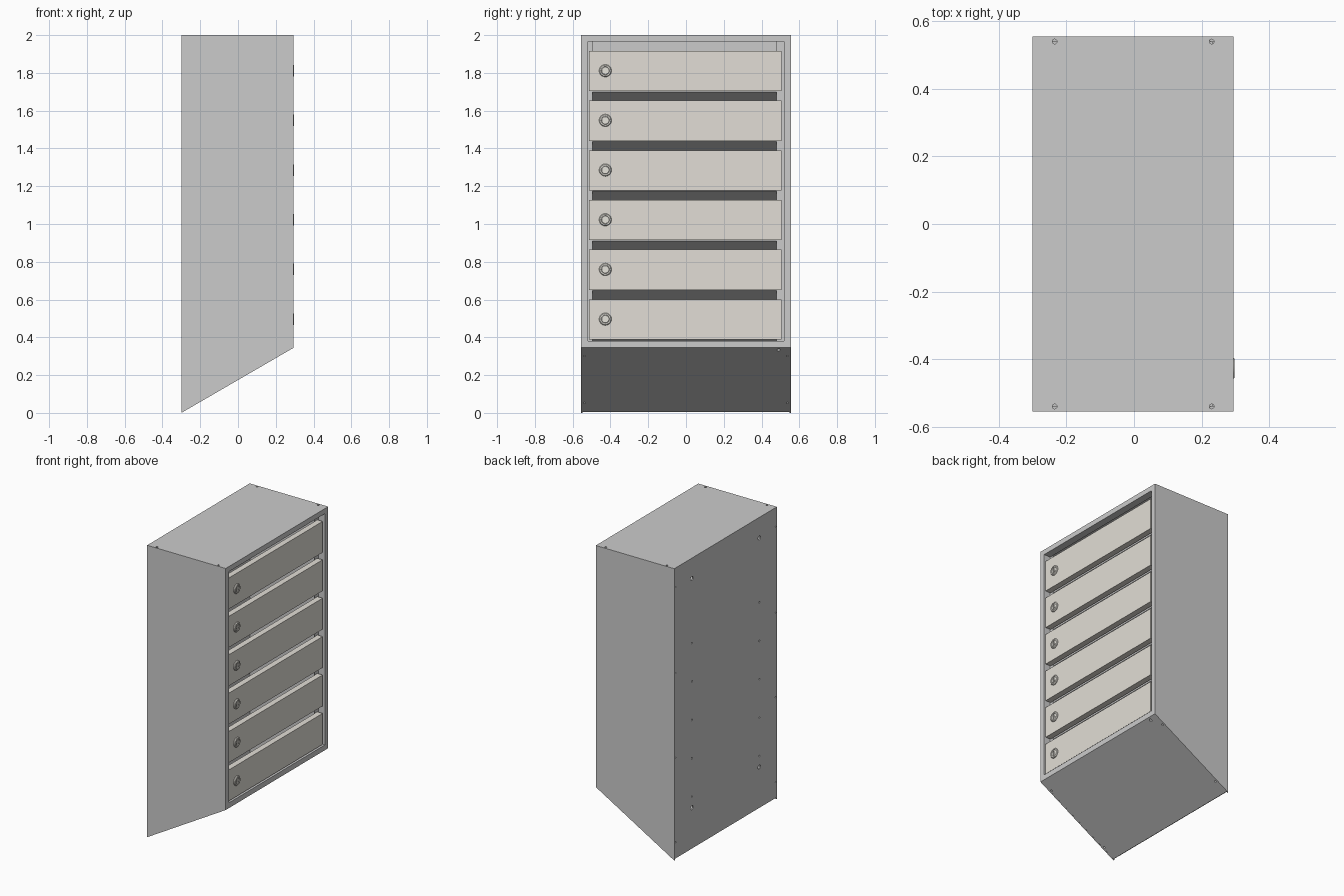
import bpy, bmesh, math
from mathutils import Matrix, Vector

if "Cube" in bpy.data.objects:
    bpy.data.objects.remove(bpy.data.objects["Cube"])

T = 0.008                      # sheet thickness
XB, XF, YS = -0.30, 0.295, 0.555
SLOPE = 0.345 / (XF - XB)
PITCH, DOOR_Z, DOOR_H = 0.263, 0.388, 0.213


def finish(name, bm, mat=None):
    bmesh.ops.recalc_face_normals(bm, faces=bm.faces)
    me = bpy.data.meshes.new(name)
    bm.to_mesh(me)
    bm.free()
    ob = bpy.data.objects.new(name, me)
    bpy.context.collection.objects.link(ob)
    if mat:
        me.materials.append(mat)
    return ob


def add_box(bm, lo, hi):
    lo, hi = Vector(lo), Vector(hi)
    m = Matrix.Translation((lo + hi) / 2) @ Matrix.Diagonal((*(hi - lo), 1))
    bmesh.ops.create_cube(bm, size=1, matrix=m)


def boxes(name, *pairs, mat=None):
    bm = bmesh.new()
    for lo, hi in pairs:
        add_box(bm, lo, hi)
    return finish(name, bm, mat)


def prism(name, pts, y0, y1):
    """Extrude an x-z outline from y0 to y1."""
    bm = bmesh.new()
    f = bm.faces.new([bm.verts.new((x, y0, z)) for x, z in pts])
    new = bmesh.ops.extrude_face_region(bm, geom=[f])["geom"]
    bmesh.ops.translate(bm, vec=(0, y1 - y0, 0),
                        verts=[v for v in new if isinstance(v, bmesh.types.BMVert)])
    return finish(name, bm)


def cut(ob, cutter):
    cutter.hide_render = True
    mod = ob.modifiers.new("cut", "BOOLEAN")
    mod.operation, mod.solver, mod.object = "DIFFERENCE", "EXACT", cutter
    bpy.context.view_layer.objects.active = ob
    bpy.ops.object.modifier_apply(modifier=mod.name)
    bpy.data.objects.remove(cutter)


def drill(ob, holes, along_x=False):
    """Round holes (x, y, z, radius) through a panel."""
    bm = bmesh.new()
    for x, y, z, r in holes:
        m = Matrix.Translation((x, y, z))
        if along_x:
            m = m @ Matrix.Rotation(math.pi / 2, 4, "Y")
        bmesh.ops.create_cone(bm, cap_ends=True, segments=16, radius1=r,
                              radius2=r, depth=0.06, matrix=m)
    cut(ob, finish("hole_cutter", bm))


def colour(name, rgb):
    m = bpy.data.materials.new(name)
    m.diffuse_color = (*rgb, 1)
    m.use_nodes = True
    m.node_tree.nodes["Principled BSDF"].inputs["Base Color"].default_value = m.diffuse_color
    return m


door_mat = colour("door_paint", (0.76, 0.73, 0.67))
lock_mat = colour("lock_metal", (0.80, 0.78, 0.72))

# Side walls with the slanted lower edge
for name, s in (("left_wall", -1), ("right_wall", 1)):
    prism(name, [(XB, 0), (XF, 0.345), (XF, 2 - T), (XB, 2 - T)], s * (YS - T), s * YS)

# Roof with corner screw holes
roof = boxes("roof", ((XB, -YS, 2 - T), (XF, YS, 2)))
drill(roof, [(x, y, 2, 0.007) for x in (-0.235, 0.23) for y in (-0.54, 0.54)])

# Back wall with mounting, shelf and edge holes
back = boxes("back_wall", ((XB, -YS + T, 0.01), (XB + T, YS - T, 2 - T)))
holes = []
for s in (-1, 1):
    holes += [(XB, s * 0.365, z, 0.014) for z in (0.29, 1.86)]
    holes += [(XB, s * 0.365, 0.365 + PITCH * i, 0.006) for i in range(5)]
    holes += [(XB, s * 0.541, z, 0.004) for z in (0.12, 0.70, 1.28, 1.87)]
drill(back, holes, True)

# Slanted floor with screw holes and one drain hole
floor = prism("floor", [(XB + T, T * SLOPE + 0.001), (XF, 0.345), (XF, 0.355),
                        (XB + T, T * SLOPE + 0.011)], -YS + T, YS - T)
drill(floor, [(x, y, (x - XB) * SLOPE, 0.006) for x in (-0.21, 0.22) for y in (-0.538, 0.538)]
      + [(0.275, 0.49, 0.333, 0.009)])

# Front frame: face strips plus folded returns around the opening
Y, Z0, Z1, W = 0.52, 0.381, 1.965, YS - T
xi, xr = XF - T, 0.245
boxes("front_frame",
      ((xi, -W, 0.355), (XF, W, Z0)), ((xi, -W, Z1), (XF, W, 2 - T)),
      ((xi, -W, Z0), (XF, -Y, Z1)), ((xi, Y, Z0), (XF, W, Z1)),
      ((xr, -Y - 0.006, Z0), (xi, -Y, Z1)), ((xr, Y, Z0), (xi, Y + 0.006, Z1)),
      ((xr, -Y, Z0 - 0.006), (xi, Y, Z0)), ((xr, -Y, Z1), (xi, Y, Z1 + 0.006)))

# Upright jamb strips behind the door ends
boxes("door_jambs", ((0.240, -0.526, Z0), (xr, -0.495, Z1)),
      ((0.240, 0.48, Z0), (xr, 0.526, Z1)))

# Sloping shelves between compartments, with front lip and back flange
for i in range(1, 6):
    z = DOOR_Z + PITCH * i - 0.003
    xb, xf = XB + T, 0.239
    zb = z - (xf - xb) * SLOPE
    t = 0.007
    prism(f"shelf_{i}", [(xb, zb), (xf, z), (xf, z + 0.03), (xf - t, z + 0.03),
                         (xf - t, z + t), (xb + t, zb + 2 * t), (xb + t, zb + 0.06),
                         (xb, zb + 0.06)], -0.54, 0.54)

# Lock: turned barrel and rim with a cut keyway
bm = bmesh.new()
prof = [(-0.09, 0), (-0.09, 0.022), (0, 0.022), (0, 0.033), (0.004, 0.033), (0.009, 0.029),
        (0.009, 0.022), (0.006, 0.021), (0.008, 0.019), (0.008, 0)]
vs = [bm.verts.new((x, 0, r)) for x, r in prof]
es = [bm.edges.new(p) for p in zip(vs, vs[1:])]
bmesh.ops.spin(bm, geom=vs + es, cent=(0, 0, 0), axis=(1, 0, 0),
               angle=2 * math.pi, steps=28, use_duplicate=False)
bmesh.ops.remove_doubles(bm, verts=bm.verts, dist=1e-5)
lock = finish("lock_1", bm, lock_mat)
cut(lock, boxes("keyway_cutter", ((0.001, -0.005, -0.015), (0.02, 0.005, 0.015))))
bpy.ops.object.select_all(action="DESELECT")
lock.select_set(True)
bpy.context.view_layer.objects.active = lock
bpy.ops.object.shade_smooth_by_angle(angle=math.radians(30))

# Six folded-sheet doors, each with a lock and a latch arm
for i in range(6):
    z = DOOR_Z + PITCH * i
    bm = bmesh.new()
    add_box(bm, (0.248, -0.513, z), (0.288, 0.505, z + DOOR_H))
    bm.normal_update()
    bmesh.ops.delete(bm, geom=[f for f in bm.faces if f.normal.x < -0.9], context="FACES_ONLY")
    door = finish(f"door_{i + 1}", bm, door_mat)
    sol = door.modifiers.new("sheet", "SOLIDIFY")
    sol.thickness, sol.offset = 0.006, -1
    zc = z + DOOR_H / 2 + 0.002
    if i:
        lock = bpy.data.objects.new(f"lock_{i + 1}", lock.data)
        bpy.context.collection.objects.link(lock)
    lock.location = (0.288, -0.427, zc)
    boxes(f"latch_arm_{i + 1}", ((0.200, -0.53, zc - 0.015), (0.206, -0.41, zc + 0.015)),
          mat=lock_mat)
